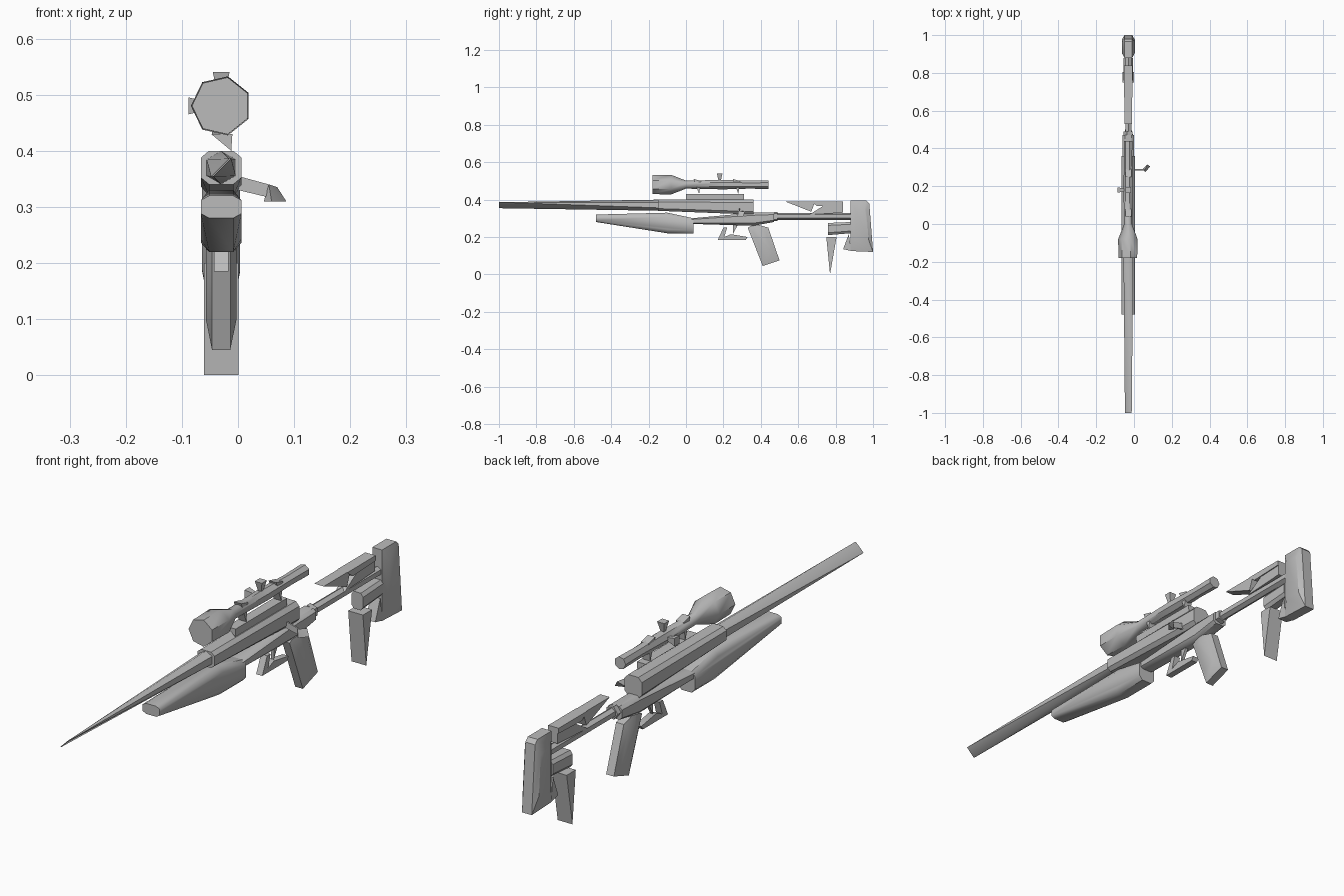
import bpy, bmesh, math
from mathutils import Vector

default_cube = bpy.data.objects.get("Cube")
if default_cube:
    bpy.data.objects.remove(default_cube, do_unlink=True)

grey = bpy.data.materials.new("gunmetal grey")
grey.use_nodes = True
grey.diffuse_color = (.5, .5, .5, 1)
grey.node_tree.nodes["Principled BSDF"].inputs["Base Color"].default_value = grey.diffuse_color

CENTRE = -.03      # x of the rifle's middle plane
RIM = .6           # how far rounded parts narrow towards their rim
SCOPE_HEIGHT = .48
TUBE_HEIGHT = .31


def finish(name, bm, crease=35):
    """Turn a bmesh into a grey object with sharp edges kept."""
    bmesh.ops.recalc_face_normals(bm, faces=bm.faces)
    mesh = bpy.data.meshes.new(name)
    bm.to_mesh(mesh)
    bm.free()
    mesh.materials.append(grey)
    part = bpy.data.objects.new(name, mesh)
    bpy.context.collection.objects.link(part)
    bpy.ops.object.select_all(action="DESELECT")
    part.select_set(True)
    bpy.context.view_layer.objects.active = part
    bpy.ops.object.shade_smooth_by_angle(angle=math.radians(crease))


def hull(name, points):
    """Closed faceted solid around corner points given relative to the middle plane."""
    bm = bmesh.new()
    for x, y, z in points:
        bm.verts.new((CENTRE + x, y, z))
    bmesh.ops.convex_hull(bm, input=bm.verts)
    inner = [vert for vert in bm.verts if not vert.link_faces]
    bmesh.ops.delete(bm, geom=inner, context="VERTS")
    finish(name, bm)


def ring(y, z, radius, sides):
    """Corners of a regular polygon facing along the rifle."""
    angles = [math.tau * (i + .5) / sides for i in range(sides)]
    return [(radius * math.cos(a), y, z + radius * math.sin(a)) for a in angles]


def turned(name, height, sides, *stations):
    """Round part along y through stations of (y, radius)."""
    bm = bmesh.new()
    loops = []
    for y, radius in stations:
        corners = ring(y, height, radius, sides)
        loops.append([bm.verts.new((CENTRE + x, y, z)) for x, y, z in corners])
    for near, far in zip(loops, loops[1:]):
        for i in range(sides):
            bm.faces.new((near[i - 1], near[i], far[i], far[i - 1]))
    bm.faces.new(loops[0])
    bm.faces.new(loops[-1])
    finish(name, bm, crease=50)


def block(name, half, *stations):
    """Chamfered block along y through stations of (y, low z, high z)."""
    points = []
    for y, low, high in stations:
        middle, reach = (low + high) / 2, (high - low) / 2
        for side in (-half, half):
            for up in (-reach, reach):
                points.append((side * RIM, y, middle + up))
                points.append((side, y, middle + up * RIM))
    hull(name, points)


def slab(name, half, *profile, rounded=False):
    """Plate with a convex (y, z) outline, optionally rounded off towards its rim."""
    rim = [Vector(corner) for corner in profile]
    heart = sum(rim, Vector((0, 0))) / len(rim)
    points = []
    for side in (-half, half):
        if rounded:
            points += [(side * RIM, *corner) for corner in rim]
            points += [(side, *heart.lerp(corner, RIM)) for corner in rim]
        else:
            points += [(side, *corner) for corner in rim]
    hull(name, points)


# Barrel, pinched to a leaning blade at the muzzle
blade = [(lean + thick, -1, .37 + lean)
         for lean in (-.016, .016) for thick in (-.002, .002)]
hull("barrel", blade + ring(-.12, .37, .03, 6))

# Receiver, front of the stock and lower housing
block("receiver", .036, (-.15, .34, .4), (.36, .32, .4))
block("fore_stock", .036, (-.48, .28, .32), (-.1, .22, .33), (.04, .22, .3))
block("lower_receiver", .03, (.03, .27, .3), (.36, .26, .33), (.47, .28, .33))

# Scope: bell, neck, tube and eyepiece in one turned body
turned("scope", SCOPE_HEIGHT, 7, (-.18, .052), (-.08, .054), (0, .022),
       (.2, .026), (.34, .022), (.44, .024))

# Scope dials: narrow at the tube, wide outside
def dial(name, direction, reach):
    direction = Vector(direction)
    across = direction.cross(Vector((0, 1, 0)))
    base = Vector((0, .18, SCOPE_HEIGHT))
    points = []
    for distance, size in ((.02, .006), (reach, .015)):
        for side in (-size, size):
            for along in (-size, size):
                points.append(base + direction * distance + across * side + Vector((0, along, 0)))
    hull(name, points)

dial("scope_top_dial", (0, 0, 1), .06)
dial("scope_side_dial", (-1, 0, 0), .058)

# Scope mounts and the wedge-shaped rail below
for name, y in (("front_scope_ring", .06), ("rear_scope_ring", .27)):
    slab(name, .016, (y - .02, .51), (y + .02, .5), (y + .01, .43))
hull("scope_rail", [(x, y, z) for y in (0, .31)
                    for x, z in ((-.018, .43), (.02, .43), (.018, .4))])

# Bolt handle: thin stem and faceted knob
hull("bolt_stem", [(x, y, z) for y in (.284, .29)
                   for x, z in ((.03, .355), (.03, .33), (.085, .34), (.08, .318))])
hull("bolt_knob", [(.085, .28, .34), (.076, .29, .31), (.1, .315, .335),
                   (.116, .305, .31), (.09, .275, .31)])

# Pistol grip, trigger and trigger guard
slab("pistol_grip", .027, (.33, .25), (.37, .27), (.44, .25), (.5, .075), (.41, .045), rounded=True)
slab("guard_front", .013, (.17, .185), (.2, .25), (.22, .25), (.2, .185))
slab("guard_bottom", .013, (.17, .185), (.24, .215), (.33, .2), (.32, .185))
slab("trigger", .006, (.25, .27), (.28, .27), (.25, .215))

# Stock tube and its collar
turned("stock_tube", TUBE_HEIGHT, 6, (.45, .018), (.9, .018))
turned("tube_collar", TUBE_HEIGHT, 5, (.47, .026), (.49, .026))

# Cheek rest in three plates
slab("cheek_front", .02, (.53, .39), (.69, .39), (.67, .335))
slab("cheek_top", .022, (.67, .39), (.84, .39), (.84, .37), (.7, .365))
slab("cheek_rear", .018, (.66, .32), (.74, .37), (.84, .39), (.84, .33))

# Butt pad with bracket, fin and rear leg
slab("butt_pad", .034, (.88, .395), (.965, .395), (.98, .38), (1, .12), (.88, .125), rounded=True)
block("butt_bracket", .025, (.76, .21, .275), (.88, .22, .28))
slab("bracket_fin", .02, (.87, .215), (.84, .135), (.885, .125))
slab("rear_leg", .031, (.75, .2), (.805, .2), (.77, 0))
